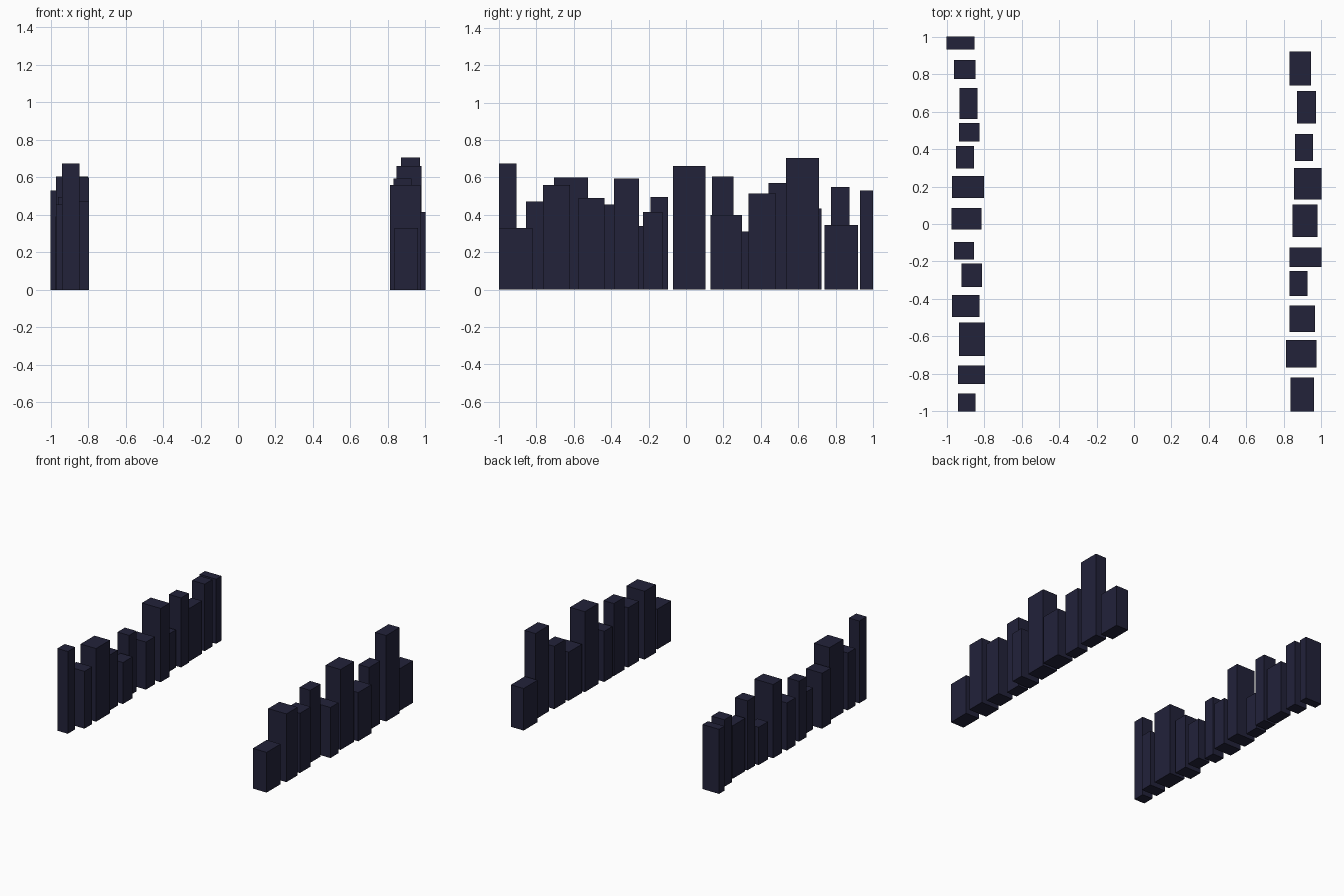
import bpy
import bmesh
from mathutils import Matrix, Vector

default_cube = bpy.data.objects.get("Cube")
if default_cube:
    bpy.data.objects.remove(default_cube, do_unlink=True)

# Single dark navy colour for every building
navy = bpy.data.materials.new("dark navy")
navy.use_nodes = True
colour = (0.016, 0.016, 0.042, 1)
navy.diffuse_color = colour
shader = next(node for node in navy.node_tree.nodes if node.type == "BSDF_PRINCIPLED")
shader.inputs["Base Color"].default_value = colour

# Buildings in hundredths of a unit, front to back:
# inner x, outer x (distance from the middle), front y, back y, height
LEFT_ROW = [
    (83.5, 96, -100, -82, 33),
    (81, 97.5, -76.5, -62, 56),
    (83, 96.5, -57.5, -43.5, 49),
    (83, 92.5, -38.5, -25, 59.5),
    (83, 100, -23, -12.5, 41.5),
    (84.5, 98, -7, 10.5, 66),
    (85.5, 100, 13, 30, 40),
    (86, 95.5, 33.5, 48, 51.5),
    (87, 97, 53.5, 71, 70.5),
    (83, 94.5, 74, 92, 34.5),
]
RIGHT_ROW = [
    (84.5, 94, -100, -90.5, 67.5),
    (79.5, 94, -85.5, -75.5, 47),
    (79.5, 93.5, -70.5, -52.5, 60),
    (82.5, 97, -49.5, -38, 45.5),
    (81, 92, -33.5, -21, 34),
    (85.5, 96, -19, -9.5, 49.5),
    (81.5, 97.5, -3, 8.5, 39),
    (80, 97, 14, 25.5, 60.5),
    (85.5, 95, 29.5, 41.5, 31),
    (82.5, 93.5, 44, 54, 57),
    (83.5, 93, 56, 72.5, 43.5),
    (84.5, 96, 77.5, 87.5, 55),
    (85, 100, 93, 100, 53),
]


def add_building(name, inner, outer, front, back, height, side):
    """Box tower standing on the ground, on the given side of the street."""
    size = Vector((outer - inner, back - front, height)) / 100
    centre = Vector((side * (inner + outer), front + back, height)) / 200
    mesh = bpy.data.meshes.new(name)
    bm = bmesh.new()
    bmesh.ops.create_cube(bm, size=1, matrix=Matrix.Diagonal(size).to_4x4())
    bm.to_mesh(mesh)
    bm.free()
    mesh.materials.append(navy)
    building = bpy.data.objects.new(name, mesh)
    building.location = centre
    bpy.context.collection.objects.link(building)


# Two rows of towers facing each other across an empty street
for row_name, row, side in (("left", LEFT_ROW, 1), ("right", RIGHT_ROW, -1)):
    for number, dimensions in enumerate(row, start=1):
        add_building(f"{row_name}_building_{number}", *dimensions, side)
